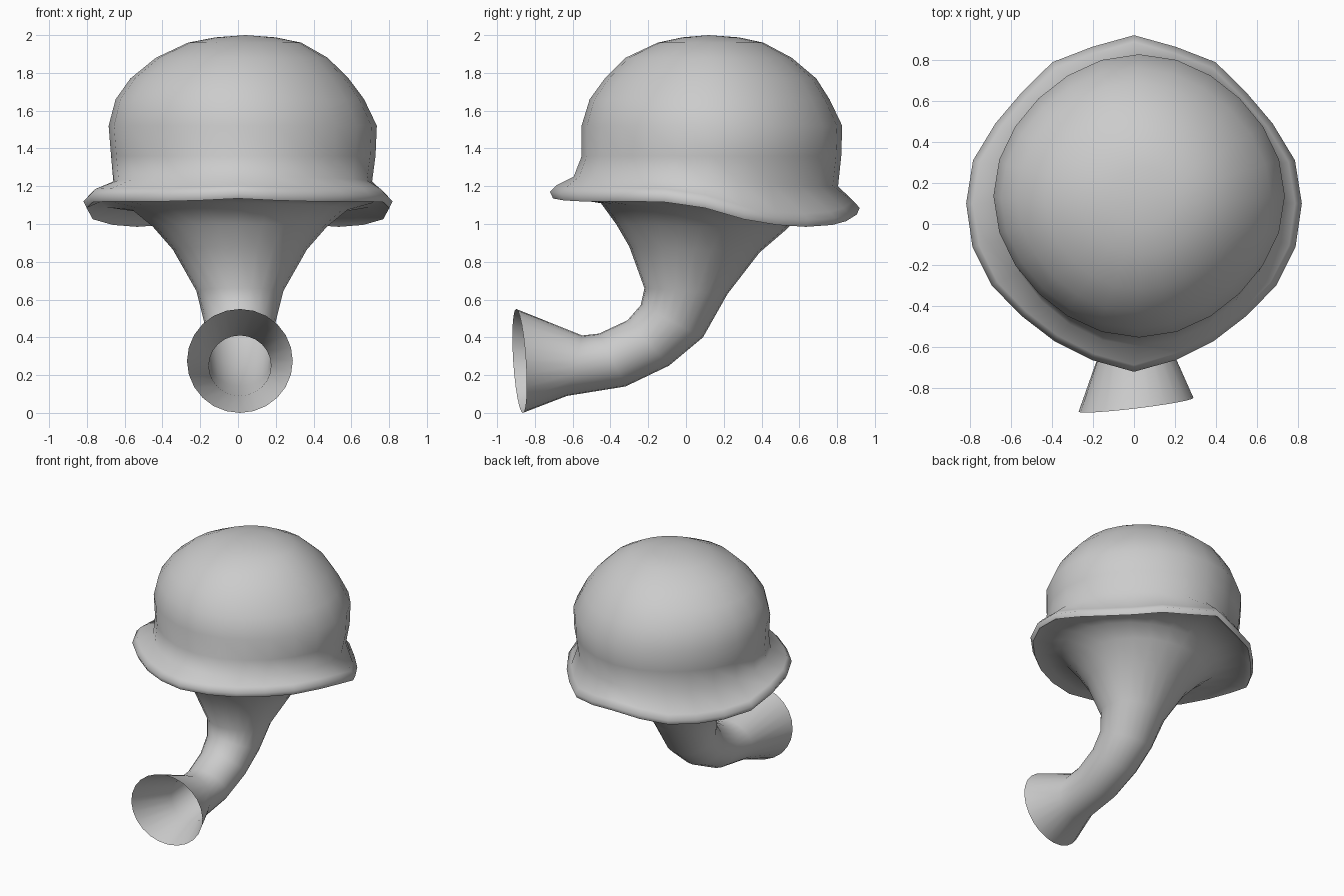
import bpy, bmesh, math
from mathutils import Vector

if "Cube" in bpy.data.objects:
    bpy.data.objects.remove(bpy.data.objects["Cube"])

N = 24


def ang(i):
    return 2 * math.pi * i / N  # 0 is the front


def dome_ring(z, cx, cy, rx, ry, tilt=0.0):
    pts = []
    for i in range(N):
        a = ang(i)
        s = 1 - .025 * math.sin(2 * a) ** 2  # slightly drawn in on the diagonals
        pts.append(Vector((cx + s * rx * math.sin(a), cy - s * ry * math.cos(a),
                           z + tilt * math.cos(a))))
    return pts


def loft(name, rings, tip=None):
    bm = bmesh.new()
    loops = [[bm.verts.new(p) for p in r] for r in rings]
    for a, b in zip(loops, loops[1:]):
        for i in range(N):
            j = (i + 1) % N
            bm.faces.new((a[i], b[i], b[j], a[j]))
    if tip:
        t = bm.verts.new(tip)
        for i in range(N):
            bm.faces.new((t, loops[0][i], loops[0][(i + 1) % N]))
    mesh = bpy.data.meshes.new(name)
    bm.to_mesh(mesh)
    bm.free()
    mesh.shade_smooth()
    ob = bpy.data.objects.new(name, mesh)
    bpy.context.collection.objects.link(ob)
    return ob


# Wavy brim edge: radius and height from front to back, mirrored to both sides
brim_r = [.82, .79, .775, .775, .80, .815, .818, .812, .78, .77, .795, .79, .82]
brim_z = [1.17, 1.16, 1.155, 1.155, 1.155, 1.15, 1.12, 1.06, 1.03, 1.02, 1.03, 1.05, 1.085]


def brim(scale, dz, level=0.0):
    """Ring following the brim edge; level blends its wave towards flat."""
    pts = []
    for i in range(N):
        k = min(i, N - i)
        r = brim_r[k] * scale
        z = brim_z[k] * (1 - level) + 1.14 * level
        pts.append(Vector((r * math.sin(ang(i)), .1 - r * math.cos(ang(i)), z + dz)))
    return pts


# Dome flowing into the rolled brim
dome = [dome_ring(*v) for v in (
    (1.988, .04, .13, .16, .15),
    (1.96, .035, .13, .30, .28),
    (1.88, .02, .12, .455, .44),
    (1.77, .008, .13, .578, .56),
    (1.66, .01, .125, .658, .635),
    (1.52, .025, .137, .71, .69),
    (1.36, .028, .135, .70, .687),
    (1.225, .025, .105, .685, .70, .025))]
lip = brim(.98, -.035)
loft("domed_cap_and_brim", dome + [brim(.96, .035), brim(1, 0), lip], (.04, .12, 2.0))

# Hollow brim underside, funnel and bent stem: (front y, z), (back y, z), half width
sections = [
    ((-.45, 1.11), (.60, 1.04), .57),
    ((-.37, 1.0), (.53, .97), .46),
    ((-.30, .88), (.39, .85), .355),
    ((-.22, .66), (.22, .63), .23),
    ((-.24, .57), (.09, .40), .19),
    ((-.31, .49), (-.09, .25), .175),
    ((-.46, .42), (-.32, .14), .165),
    ((-.55, .41), (-.63, .09), .165),
    ((-.90, .55), (-.865, 0.0), .28)]
stem = [lip, brim(.89, -.015, .55)]
for k, (f, b, w) in enumerate(sections):
    mouth = k == len(sections) - 1
    f, b = Vector((.01, *f)), Vector((.01, *b))
    mid, half = (f + b) / 2, (f - b) / 2
    ring = [mid + half * math.cos(ang(i)) + Vector((w * math.sin(ang(i)), 0, 0))
            for i in range(N)]
    if mouth:  # the open mouth is cut at a slight slant
        for p in ring:
            p.y += .12 * p.x
    stem.append(ring)
loft("curved_stem_with_flared_mouth", stem)
